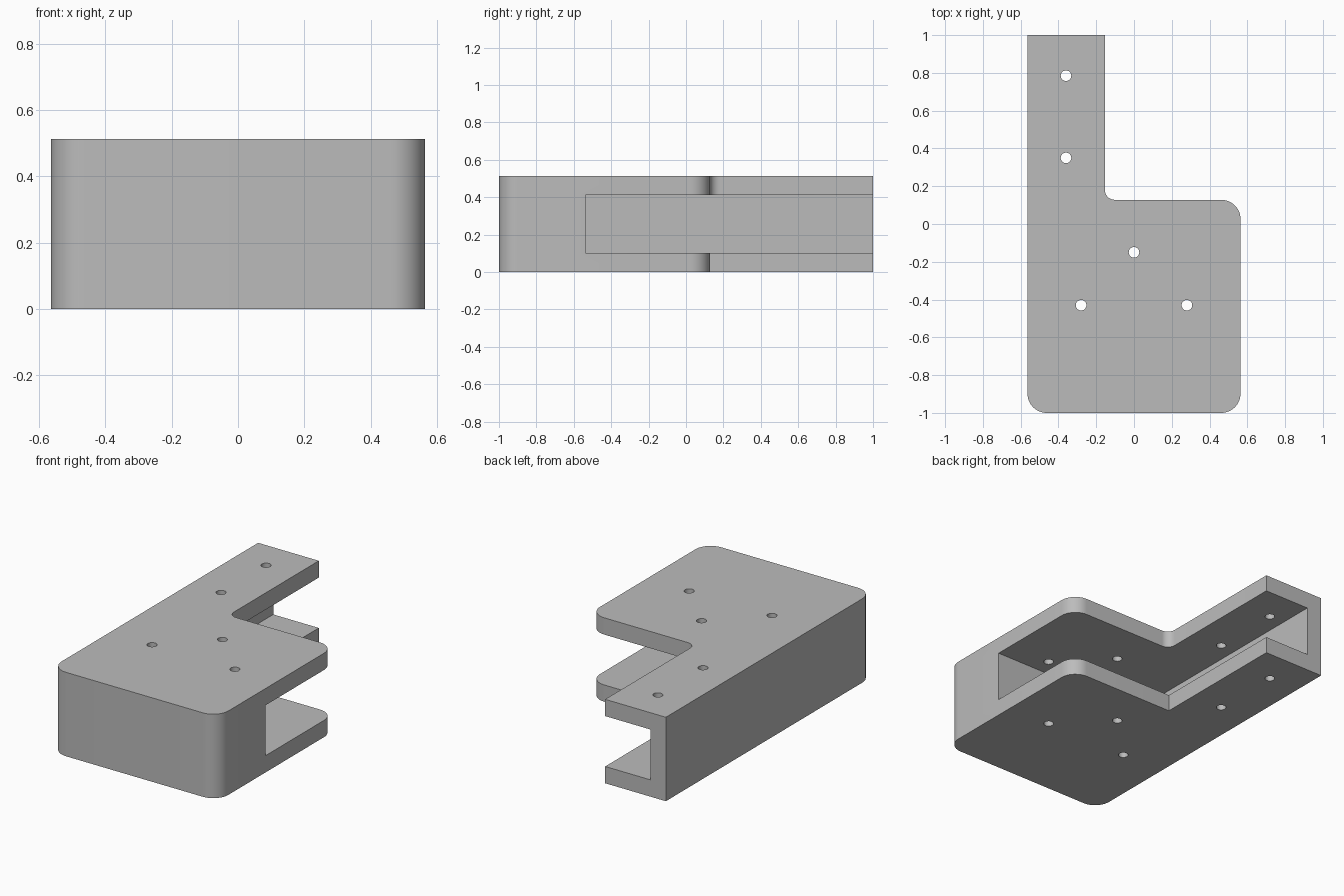
import bpy
import bmesh
from math import radians
from mathutils import Matrix, Vector

cube = bpy.data.objects.get("Cube")
if cube:
    bpy.data.objects.remove(cube, do_unlink=True)

# Main dimensions
U = 1 / 39
HALF_W, HEIGHT, WALL = 22 * U, 20 * U, 4 * U
STEP_X, STEP_Y = -6 * U, 5 * U
POCKET_Y = -21 * U
HOLES = [(-0.36, 0.785), (-0.36, 0.35), (0, -0.15), (-0.28, -0.43), (0.28, -0.43)]


def make_object(name, bm):
    bmesh.ops.recalc_face_normals(bm, faces=bm.faces)
    mesh = bpy.data.meshes.new(name)
    bm.to_mesh(mesh)
    bm.free()
    obj = bpy.data.objects.new(name, mesh)
    bpy.context.collection.objects.link(obj)
    return obj


def prism(name, outline, z0, z1):
    bm = bmesh.new()
    base = bm.faces.new([bm.verts.new((x, y, z0)) for x, y in outline])
    top = bmesh.ops.extrude_face_region(bm, geom=[base])["geom"]
    bmesh.ops.translate(bm, vec=(0, 0, z1 - z0),
                        verts=[g for g in top if isinstance(g, bmesh.types.BMVert)])
    return make_object(name, bm)


def cut(obj, cutter):
    cutter.hide_render = True
    mod = obj.modifiers.new("cut", 'BOOLEAN')
    mod.operation, mod.solver, mod.object = 'DIFFERENCE', 'EXACT', cutter
    bpy.ops.object.select_all(action='DESELECT')
    bpy.context.view_layer.objects.active = obj
    obj.select_set(True)
    bpy.ops.object.modifier_apply(modifier=mod.name)
    bpy.data.objects.remove(cutter, do_unlink=True)


# L-shaped body, hollowed from the open side and back
body = prism("bracket_body", [(-HALF_W, -1), (HALF_W, -1), (HALF_W, STEP_Y),
                              (STEP_X, STEP_Y), (STEP_X, 1), (-HALF_W, 1)], 0, HEIGHT)
pocket = prism("pocket_cutter", [(WALL - HALF_W, POCKET_Y), (1, POCKET_Y),
                                 (1, 1.2), (WALL - HALF_W, 1.2)], WALL, HEIGHT - WALL)
cut(body, pocket)

# Round the vertical corners; the inside corner is filleted on the top plate only
bm = bmesh.new()
bm.from_mesh(body.data)


def upright_edges(x, y, min_z=0):
    found = []
    for e in bm.edges:
        if all((v.co.xy - Vector((x, y))).length < 0.001 and v.co.z > min_z - 0.001
               for v in e.verts):
            found.append(e)
    return found


def round_edges(edges, radius):
    bmesh.ops.bevel(bm, geom=edges, offset=radius, offset_type='OFFSET',
                    segments=12, profile=0.5, affect='EDGES')


for x, y in [(-HALF_W, -1), (HALF_W, -1), (HALF_W, STEP_Y)]:
    round_edges(upright_edges(x, y), WALL)
round_edges(upright_edges(STEP_X, STEP_Y, HEIGHT / 2), WALL / 2)
bm.to_mesh(body.data)
bm.free()

# Screw holes through both plates
bm = bmesh.new()
for x, y in HOLES:
    bmesh.ops.create_cone(bm, cap_ends=True, segments=32, radius1=0.028, radius2=0.028,
                          depth=1, matrix=Matrix.Translation((x, y, HEIGHT / 2)))
cut(body, make_object("hole_cutter", bm))

# Single grey finish
grey = bpy.data.materials.new("plain_grey")
grey.use_nodes = True
color = (0.5, 0.5, 0.5, 1)
grey.diffuse_color = color
grey.node_tree.nodes["Principled BSDF"].inputs["Base Color"].default_value = color
body.data.materials.clear()
body.data.materials.append(grey)
for p in body.data.polygons:
    p.material_index = 0
bpy.ops.object.shade_smooth_by_angle(angle=radians(30))
